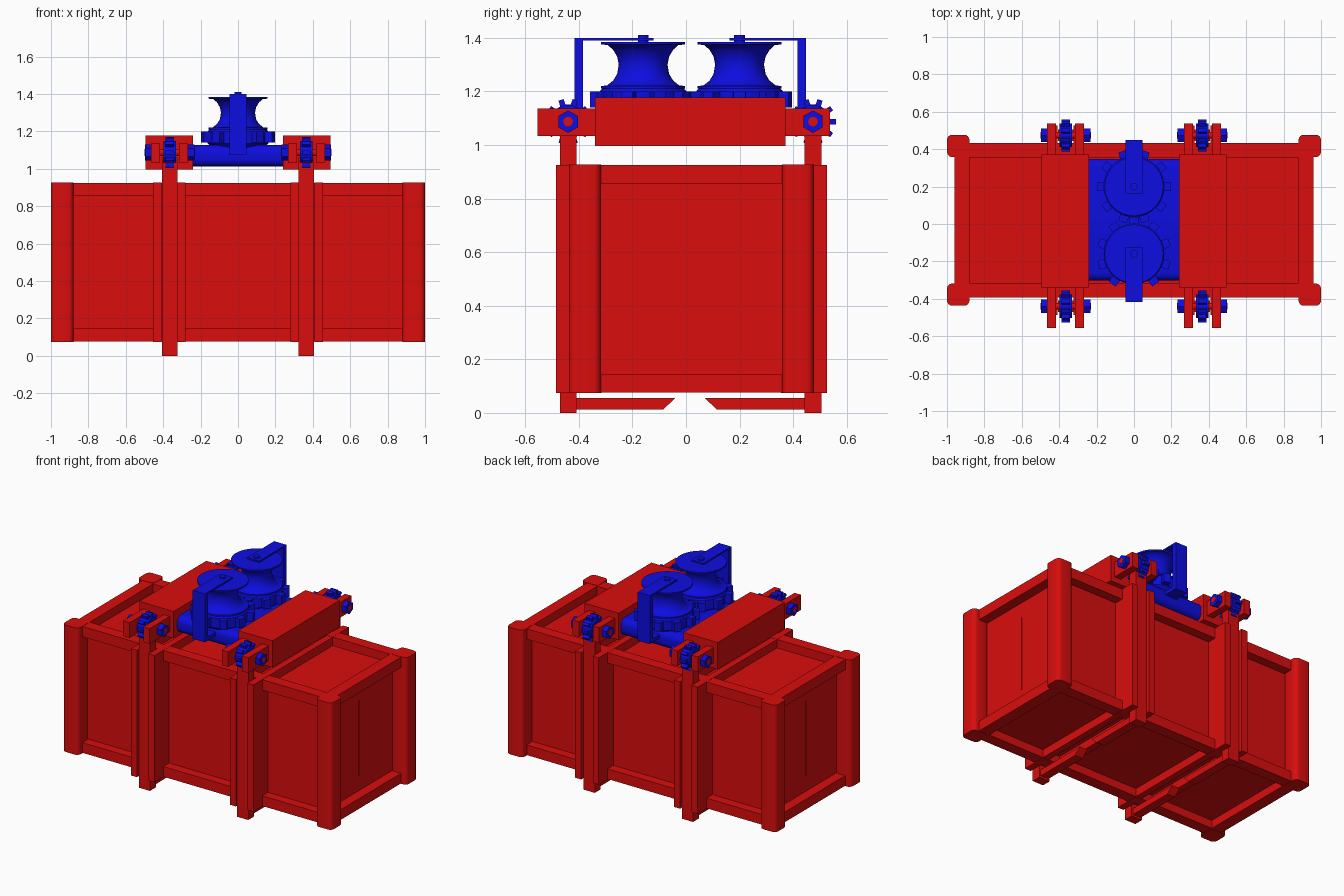
import bpy, bmesh
from math import sin, cos, pi
from mathutils import Matrix

if "Cube" in bpy.data.objects:
    bpy.data.objects.remove(bpy.data.objects["Cube"], do_unlink=True)


def material(name, color):
    m = bpy.data.materials.new(name)
    m.use_nodes = True
    m.diffuse_color = color
    m.node_tree.nodes["Principled BSDF"].inputs["Base Color"].default_value = color
    return m


RED = material("red paint", (0.7, 0.004, 0.004, 1))
BLUE = material("blue paint", (0.004, 0.004, 0.75, 1))
YC = 0.02  # middle of the crate in depth


def finish(name, bm, mat, smooth=False):
    bmesh.ops.recalc_face_normals(bm, faces=bm.faces)
    me = bpy.data.meshes.new(name)
    bm.to_mesh(me)
    bm.free()
    me.materials.append(mat)
    ob = bpy.data.objects.new(name, me)
    bpy.context.collection.objects.link(ob)
    if smooth:
        bpy.ops.object.select_all(action="DESELECT")
        ob.select_set(True)
        bpy.context.view_layer.objects.active = ob
        bpy.ops.object.shade_smooth_by_angle(angle=0.7)


def box(name, xs, ys, zs, mat=RED, bevel=0, axis=2):
    """Box between pairs of limits; edges along one axis may be rounded."""
    bm = bmesh.new()
    bmesh.ops.create_cube(bm, size=1)
    for v in bm.verts:
        for i, (a, b) in enumerate((xs, ys, zs)):
            v.co[i] = (a + b) / 2 + v.co[i] * abs(b - a)
    if bevel:
        along = [e for e in bm.edges
                 if abs(e.verts[0].co[axis] - e.verts[1].co[axis]) > 0.001]
        bmesh.ops.bevel(bm, geom=along, offset=bevel, segments=4,
                        profile=0.5, affect="EDGES")
    finish(name, bm, mat, bevel > 0)


def prism(name, outline, depth, matrix, mat):
    """Outline in its own xy plane, extruded both ways, then placed."""
    bm = bmesh.new()
    f = bm.faces.new([bm.verts.new((x, y, -depth / 2)) for x, y in outline])
    top = bmesh.ops.extrude_face_region(bm, geom=[f])["geom"]
    bmesh.ops.translate(bm, vec=(0, 0, depth),
                        verts=[v for v in top if isinstance(v, bmesh.types.BMVert)])
    bm.transform(matrix)
    finish(name, bm, mat)


def lathe(name, profile, center, mat, steps=40):
    bm = bmesh.new()
    vs = [bm.verts.new((r, 0, z)) for r, z in profile]
    es = [bm.edges.new(p) for p in zip(vs, vs[1:])]
    bmesh.ops.spin(bm, geom=vs + es, cent=(0, 0, 0), axis=(0, 0, 1),
                   angle=2 * pi, steps=steps)
    bmesh.ops.remove_doubles(bm, verts=bm.verts, dist=0.0002)
    bmesh.ops.translate(bm, verts=bm.verts, vec=center)
    finish(name, bm, mat, True)


def ring(radius, sides):
    return [(radius * cos(2 * pi * i / sides), radius * sin(2 * pi * i / sides))
            for i in range(sides)]


def gear(teeth, inner, outer):
    pts = []
    for i in range(teeth):
        for r, off in ((inner, -0.26), (outer, -0.18), (outer, 0.18), (inner, 0.26)):
            a = 2 * pi * (i + off) / teeth
            pts.append((r * cos(a), r * sin(a)))
    return pts


SIDES = (("right", -1), ("left", 1))
ENDS = (("front", -1), ("back", 1))
LEVELS = (("lower", 0.077, 0.145), ("upper", 0.855, 0.925))

# Crate: deeply recessed panels inside a frame
box("crate_panels", (-0.893, 0.893), (YC - 0.35, YC + 0.35), (0.132, 0.868))
for level, z0, z1 in LEVELS:
    for end, s in ENDS:
        box(f"{level}_{end}_rail", (-0.94, 0.94), (YC + s * 0.335, YC + s * 0.412),
            (z0, z1))
    for side, m in SIDES:
        box(f"{level}_{side}_rail", (m * 0.88, m * 0.96), (YC - 0.38, YC + 0.38),
            (z0, z1))
for side, m in SIDES:
    for end, s in ENDS:
        box(f"{side}_{end}_corner_post", (m * 0.88, m), (YC + s * 0.338, YC + s * 0.457),
            (0.075, 0.927), bevel=0.028)
    box(f"{side}_end_crease", (m * 0.89, m * 0.897), (0, 0.01), (0.25, 0.75))

# Paired ribs that wrap around the crate and guide the arms
for side, m in SIDES:
    for part, x0, x1 in (("inner", 0.28, 0.324), ("outer", 0.41, 0.455)):
        xs = (m * x0, m * x1)
        for end, s in ENDS:
            box(f"{side}_{part}_{end}_rib", xs, (YC + s * 0.335, YC + s * 0.506),
                (0.075, 0.926))
        for level, z0, z1 in LEVELS:
            box(f"{side}_{part}_{level}_rib", xs, (YC - 0.34, YC + 0.34), (z0, z1))

# Grabber: shoulder blocks, hinge plates, arms and jaws
sideways = Matrix.Rotation(pi / 2, 4, "Y")
half_tooth = Matrix.Rotation(pi / 10, 4, "Z")
for side, m in SIDES:
    box(f"{side}_shoulder_block", (m * 0.24, m * 0.495), (-0.34, 0.371), (0.997, 1.177))
    x = m * 0.365
    for end, s in ENDS:
        tag = f"{side}_{end}"
        hinge_y = 0.017 + s * 0.457
        tip = -0.555 if s < 0 else 0.538
        for part, x0, x1 in (("inner", 0.268, 0.315), ("outer", 0.417, 0.465)):
            box(f"{tag}_{part}_hinge_plate", (m * x0, m * x1), (s * 0.33, tip),
                (1.034, 1.136))
        box(f"{tag}_arm", (x - 0.041, x + 0.041), (hinge_y - 0.031, hinge_y + 0.031),
            (0, 1.06))
        # Tapered jaw under the crate
        tip_y = 0.015 + s * 0.055
        jaw = [(hinge_y, 0.013), (tip_y + s * 0.045, 0.013), (tip_y, 0.055),
               (hinge_y, 0.055)]
        axes = Matrix(((0, 0, 1, x), (1, 0, 0, 0), (0, 1, 0, 0), (0, 0, 0, 1)))
        prism(f"{tag}_jaw", jaw, 0.06, axes, RED)
        # Hinge gear, nuts and pin
        at = Matrix.Translation((x, hinge_y, 1.087)) @ sideways
        prism(f"{tag}_hinge_gear", gear(10, 0.064, 0.086), 0.045, at @ half_tooth, BLUE)
        prism(f"{tag}_gear_hub", ring(0.062, 20), 0.068, at, BLUE)
        prism(f"{tag}_hinge_pin", ring(0.018, 16), 0.268, at, RED)
        for part, d in (("inner", -1), ("outer", 1)):
            nut = Matrix.Translation((x + d * 0.115, hinge_y, 1.087)) @ sideways
            prism(f"{tag}_{part}_nut", ring(0.042, 6), 0.034, nut, BLUE)

# Central drive housing, rounded along its length
box("drive_housing", (-0.28, 0.28), (-0.302, 0.347), (1.013, 1.127), BLUE,
    bevel=0.04, axis=0)

# Pulleys on gears, each held by a bent bracket
spool = [(0, 1.21), (0.157, 1.21), (0.157, 1.22), (0.135, 1.222), (0.112, 1.24),
         (0.097, 1.265), (0.091, 1.3), (0.097, 1.33), (0.112, 1.355), (0.132, 1.373),
         (0.157, 1.375), (0.157, 1.385), (0, 1.385)]
for end, s in ENDS:
    y = YC + s * 0.18
    here = Matrix.Translation((0, y, 1.17))
    spin = Matrix.Rotation(pi / 2 + (pi / 10 if s > 0 else 0), 4, "Z")
    prism(f"{end}_drive_gear", gear(10, 0.155, 0.2), 0.06, here @ spin, BLUE)
    lathe(f"{end}_gear_body", [(0, 1.115), (0.14, 1.115), (0.162, 1.135), (0.162, 1.2),
                               (0.15, 1.214), (0, 1.214)], (0, y, 0), BLUE)
    lathe(f"{end}_pulley", spool, (0, y, 0), BLUE)
    lathe(f"{end}_axle", [(0, 1.38), (0.02, 1.38), (0.02, 1.41), (0, 1.41)],
          (0, y, 0), BLUE, 16)
    inner, outer = 0.016 + s * 0.4, 0.016 + s * 0.432
    xs = (-0.045, 0.045)
    box(f"{end}_bracket_top", xs, (outer, YC + s * 0.142), (1.39, 1.4), BLUE)
    box(f"{end}_bracket_post", xs, (outer, inner), (1.075, 1.4), BLUE)
    box(f"{end}_bracket_foot", xs, (outer, YC + s * 0.3), (1.075, 1.1), BLUE)
